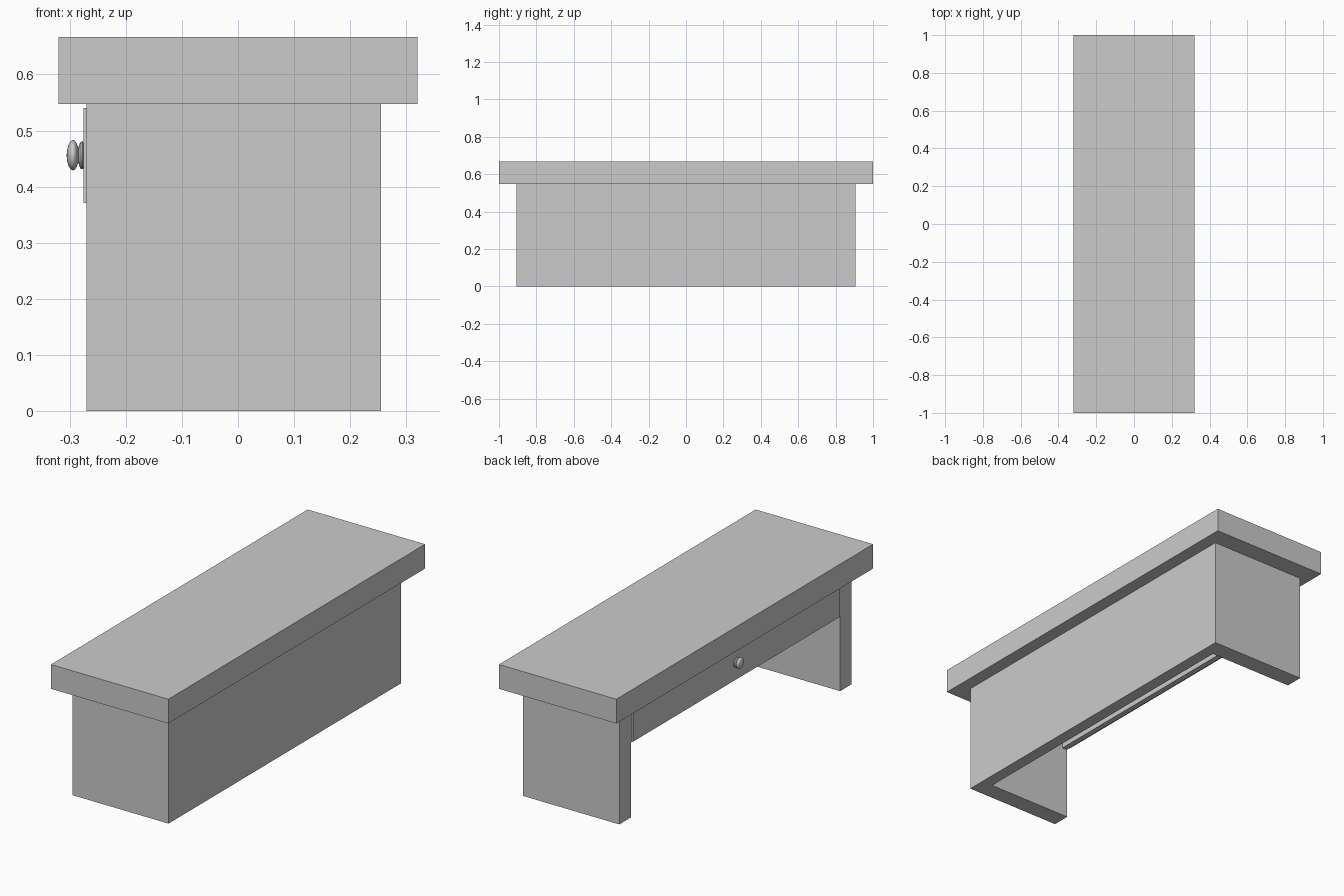
import bpy, bmesh, math
from mathutils import Vector, Matrix

if "Cube" in bpy.data.objects:
    bpy.data.objects.remove(bpy.data.objects["Cube"])


def box(name, x, y, z):
    """Axis-aligned box from (min, max) ranges."""
    lo, hi = Vector((x[0], y[0], z[0])), Vector((x[1], y[1], z[1]))
    bm = bmesh.new()
    bmesh.ops.create_cube(bm, size=1)
    bmesh.ops.scale(bm, vec=hi - lo, verts=bm.verts)
    bmesh.ops.translate(bm, vec=(lo + hi) / 2, verts=bm.verts)
    return finish(name, bm)


def finish(name, bm):
    mesh = bpy.data.meshes.new(name)
    bm.to_mesh(mesh)
    bm.free()
    obj = bpy.data.objects.new(name, mesh)
    bpy.context.collection.objects.link(obj)
    return obj


# Thick overhanging top
box("desk_top", (-0.32, 0.32), (-1, 1), (0.547, 0.667))

# Panel legs at both ends
for side, label in ((-1, "front"), (1, "back")):
    y = sorted((side * 0.905, side * 0.815))
    box(label + "_side_panel", (-0.27, 0.255), y, (0, 0.547))

# Full-height panel between the legs
box("modesty_panel", (0.195, 0.255), (-0.815, 0.815), (0, 0.547))

# Apron with the raised drawer front
box("drawer_apron", (-0.268, -0.24), (-0.815, 0.815), (0.367, 0.547))
box("drawer_front", (-0.275, -0.268), (-0.803, 0.803), (0.371, 0.54))

# Turned knob: (distance from drawer face, radius)
profile = [(0, 0), (0, 0.022), (0.002, 0.025), (0.005, 0.0245), (0.008, 0.019),
           (0.0095, 0.013), (0.0105, 0.015), (0.0125, 0.021), (0.016, 0.026),
           (0.019, 0.027), (0.023, 0.0255), (0.027, 0.019), (0.0295, 0.010), (0.0305, 0)]
bm = bmesh.new()
verts = [bm.verts.new((-d, 0, r)) for d, r in profile]
edges = [bm.edges.new(pair) for pair in zip(verts, verts[1:])]
bmesh.ops.spin(bm, geom=verts + edges, cent=(0, 0, 0), axis=(1, 0, 0),
               angle=math.tau, steps=32, use_merge=True)
bmesh.ops.remove_doubles(bm, verts=bm.verts, dist=1e-5)
bmesh.ops.recalc_face_normals(bm, faces=bm.faces)
bmesh.ops.transform(bm, matrix=Matrix.Translation((-0.275, 0, 0.456)), verts=bm.verts)
knob = finish("drawer_knob", bm)
bpy.context.view_layer.objects.active = knob
knob.select_set(True)
bpy.ops.object.shade_smooth_by_angle(angle=math.radians(50))
